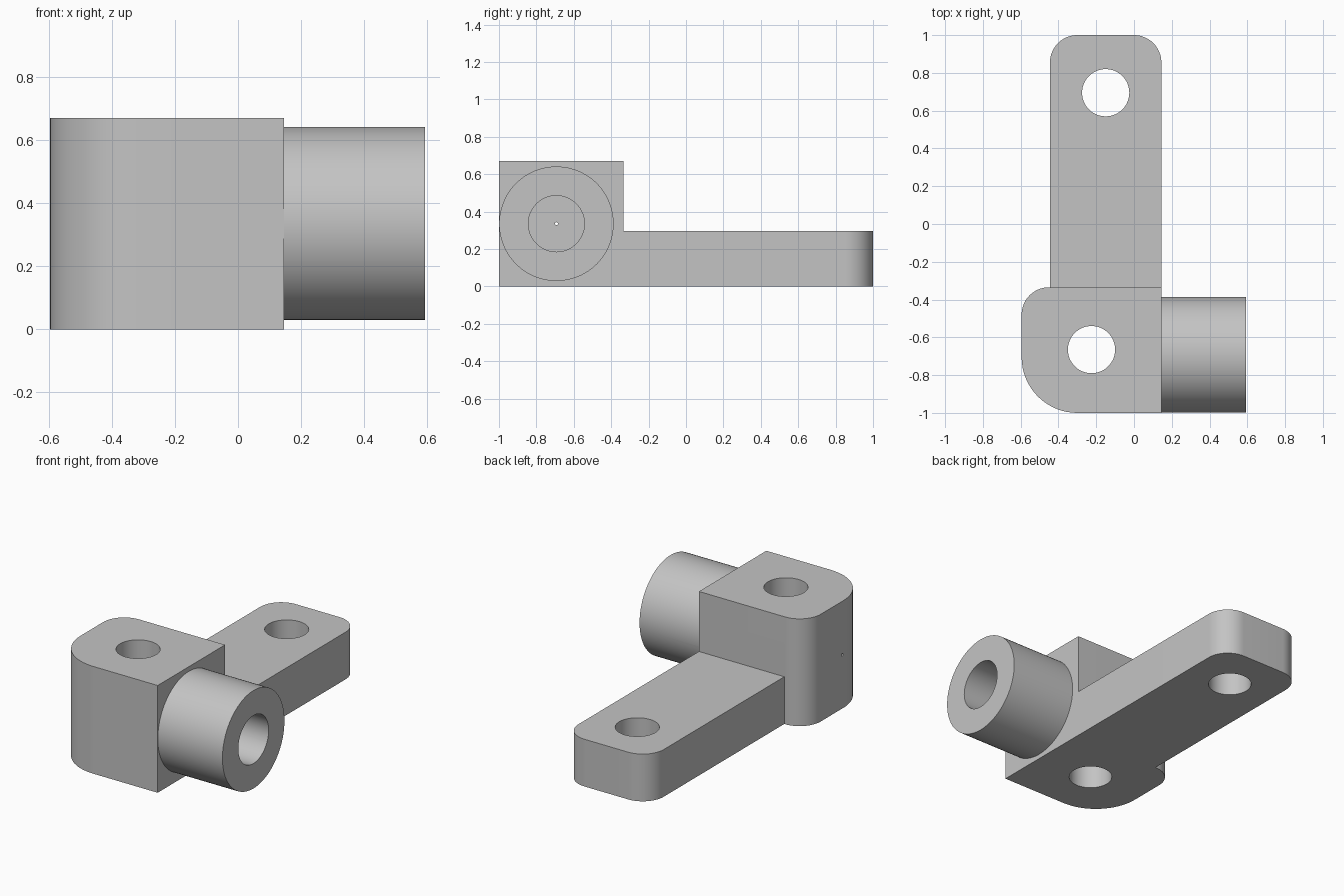
import bpy, bmesh, math
from mathutils import Matrix, Vector

if "Cube" in bpy.data.objects:
    bpy.data.objects.remove(bpy.data.objects["Cube"], do_unlink=True)

steel = bpy.data.materials.new("plain grey")
steel.use_nodes = True
GREY = (0.55, 0.55, 0.55, 1)
steel.diffuse_color = GREY
steel.node_tree.nodes["Principled BSDF"].inputs["Base Color"].default_value = GREY


def add_object(name, bm):
    bmesh.ops.recalc_face_normals(bm, faces=bm.faces[:])
    mesh = bpy.data.meshes.new(name)
    bm.to_mesh(mesh)
    bm.free()
    mesh.materials.append(steel)
    obj = bpy.data.objects.new(name, mesh)
    bpy.context.collection.objects.link(obj)
    return obj


def rounded_plate(name, x0, x1, y0, y1, height, radii):
    """Upright slab; radii run front left, front right, back right, back left as seen from above."""
    bm = bmesh.new()
    corners = [(x0, y0, 1, 1), (x1, y0, -1, 1), (x1, y1, -1, -1), (x0, y1, 1, -1)]
    outline = []
    for i, ((x, y, sx, sy), r) in enumerate(zip(corners, radii)):
        steps = 16 if r else 0
        for k in range(steps + 1):
            a = math.pi + math.pi / 2 * (i + k / max(steps, 1))
            c = Vector((x + sx * r, y + sy * r, 0))
            outline.append(bm.verts.new(c + r * Vector((math.cos(a), math.sin(a), 0))))
    base = bm.faces.new(outline)
    top = bmesh.ops.extrude_face_region(bm, geom=[base])["geom"]
    bmesh.ops.translate(bm, vec=(0, 0, height),
                        verts=[v for v in top if isinstance(v, bmesh.types.BMVert)])
    return add_object(name, bm)


def rod(name, start, end, radius, sides=64):
    start, end = Vector(start), Vector(end)
    axis = end - start
    turn = axis.to_track_quat('Z', 'Y').to_matrix().to_4x4()
    bm = bmesh.new()
    bmesh.ops.create_cone(bm, cap_ends=True, segments=sides, radius1=radius, radius2=radius,
                          depth=axis.length, matrix=Matrix.Translation((start + end) / 2) @ turn)
    return add_object(name, bm)


def combine(target, tool, operation):
    mod = target.modifiers.new(operation.title(), 'BOOLEAN')
    mod.operation, mod.solver, mod.object = operation, 'EXACT', tool
    tool.hide_render = True
    bpy.context.view_layer.objects.active = target
    bpy.ops.object.modifier_apply(modifier=mod.name)
    bpy.data.objects.remove(tool, do_unlink=True)


SIDE = 0.145                       # shared right-hand face
BORE_Y, BORE_Z = -0.693, 0.335     # axis of the sideways boss

# Solid parts: tall block, long low arm, round boss
bracket = rounded_plate("bracket_body", -0.595, SIDE, -1, -0.335, 0.67, (0.295, 0, 0, 0.145))
arm = rounded_plate("arm", -0.445, SIDE, -0.5, 1, 0.295, (0, 0, 0.145, 0.145))
boss = rod("boss", (0.08, BORE_Y, BORE_Z), (0.592, BORE_Y, BORE_Z), 0.306, 96)
for part in (arm, boss):
    combine(bracket, part, 'UNION')

# Holes: two upright bolt holes, boss bore, fine pilot hole through the block
holes = [
    ((-0.225, -0.665, -0.1), (-0.225, -0.665, 0.8), 0.125),
    ((-0.15, 0.695, -0.1), (-0.15, 0.695, 0.5), 0.125),
    ((SIDE, BORE_Y, BORE_Z), (0.7, BORE_Y, BORE_Z), 0.15),
    ((-0.7, BORE_Y, BORE_Z), (0.3, BORE_Y, BORE_Z), 0.008),
]
for start, end, radius in holes:
    combine(bracket, rod("hole_cutter", start, end, radius), 'DIFFERENCE')

# Smooth the curved walls, keep the edges sharp
bpy.ops.object.select_all(action='DESELECT')
bracket.select_set(True)
bpy.context.view_layer.objects.active = bracket
bpy.ops.object.shade_smooth_by_angle(angle=math.radians(30))
